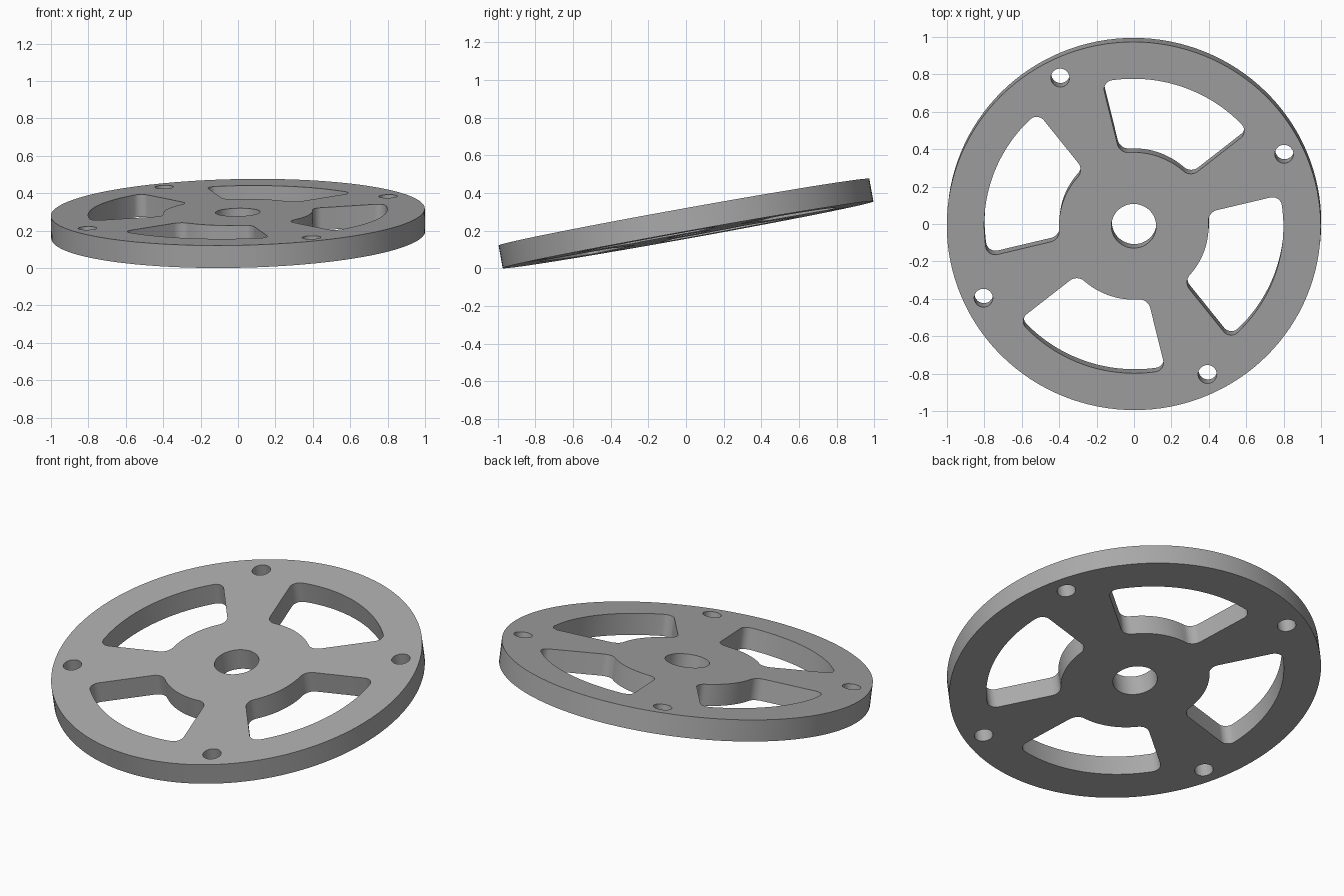
import bpy, bmesh, math
from mathutils import Vector

if "Cube" in bpy.data.objects:
    bpy.data.objects.remove(bpy.data.objects["Cube"])

THICK = 0.122
AXIS = math.radians(71)      # direction of the first window
HALF = math.radians(32.6)    # half opening angle of a window
OFFSET = 0.02                # window edge offset from the centre
R_HUB, R_RIM = 0.40, 0.80


def polar(r, a):
    return Vector((r * math.cos(a), r * math.sin(a)))


def circle(centre, r, n):
    return [centre + polar(r, 2 * math.pi * i / n) for i in range(n)]


def arc(centre, r, a0, a1, n):
    return [centre + polar(r, a0 + (a1 - a0) * i / n) for i in range(n + 1)]


def fillet_angle(r, f):
    """Angle of a fillet centre at radius r that touches the window edge."""
    return HALF - math.asin((OFFSET + f) / r)


def window():
    """Rounded window outline around the +x axis."""
    fi, fo = 0.06, 0.05
    ai, ao = fillet_angle(R_HUB + fi, fi), fillet_angle(R_RIM - fo, fo)
    side = HALF + math.pi / 2
    upper = arc(Vector((0, 0)), R_HUB, 0, ai, 10)
    upper += arc(polar(R_HUB + fi, ai), fi, ai + math.pi, side, 10)
    upper += arc(polar(R_RIM - fo, ao), fo, side, ao, 10)
    upper += arc(Vector((0, 0)), R_RIM, ao, 0, 14)[1:]
    lower = [Vector((p.x, -p.y)) for p in reversed(upper[1:-1])]
    pts = upper + lower
    return [p for i, p in enumerate(pts) if (p - pts[i - 1]).length > 1e-5]


def turned(pts, a):
    c, s = math.cos(a), math.sin(a)
    return [Vector((p.x * c - p.y * s, p.x * s + p.y * c)) for p in pts]


# outlines: rim, bore, four windows, four bolt holes
outlines = [circle(Vector((0, 0)), 1.0, 128), circle(Vector((0, 0)), 0.12, 48)]
for k in range(4):
    quarter = k * math.pi / 2
    outlines.append(turned(window(), AXIS + quarter))
    outlines.append(circle(polar(0.895, math.radians(26) + quarter), 0.05, 32))

# filled and extruded plate
curve = bpy.data.curves.new("wheel_plate", 'CURVE')
curve.dimensions = '2D'
curve.fill_mode = 'BOTH'
curve.extrude = THICK / 2
for pts in outlines:
    spline = curve.splines.new('POLY')
    spline.points.add(len(pts) - 1)
    for sp, p in zip(spline.points, pts):
        sp.co = (p.x, p.y, 0, 1)
    spline.use_cyclic_u = True
wheel = bpy.data.objects.new("wheel_plate", curve)
bpy.context.collection.objects.link(wheel)
bpy.context.view_layer.objects.active = wheel
wheel.select_set(True)
bpy.ops.object.convert(target='MESH')
wheel = bpy.context.view_layer.objects.active
wheel.name = "wheel_plate"

# weld caps to walls
bm = bmesh.new()
bm.from_mesh(wheel.data)
bmesh.ops.remove_doubles(bm, verts=bm.verts, dist=1e-5)
bmesh.ops.recalc_face_normals(bm, faces=bm.faces)
bm.to_mesh(wheel.data)
bm.free()

# tilted resting pose
normal = Vector((-0.02, -0.18, 1))
wheel.rotation_mode = 'QUATERNION'
wheel.rotation_quaternion = Vector((0, 0, 1)).rotation_difference(normal)
wheel.location = (0, 0, 0.238)

# plain grey
grey = bpy.data.materials.new("grey")
grey.diffuse_color = (0.4, 0.4, 0.4, 1)
grey.use_nodes = True
grey.node_tree.nodes["Principled BSDF"].inputs["Base Color"].default_value = grey.diffuse_color
wheel.data.materials.clear()
wheel.data.materials.append(grey)
bpy.ops.object.shade_smooth_by_angle(angle=math.radians(30))
